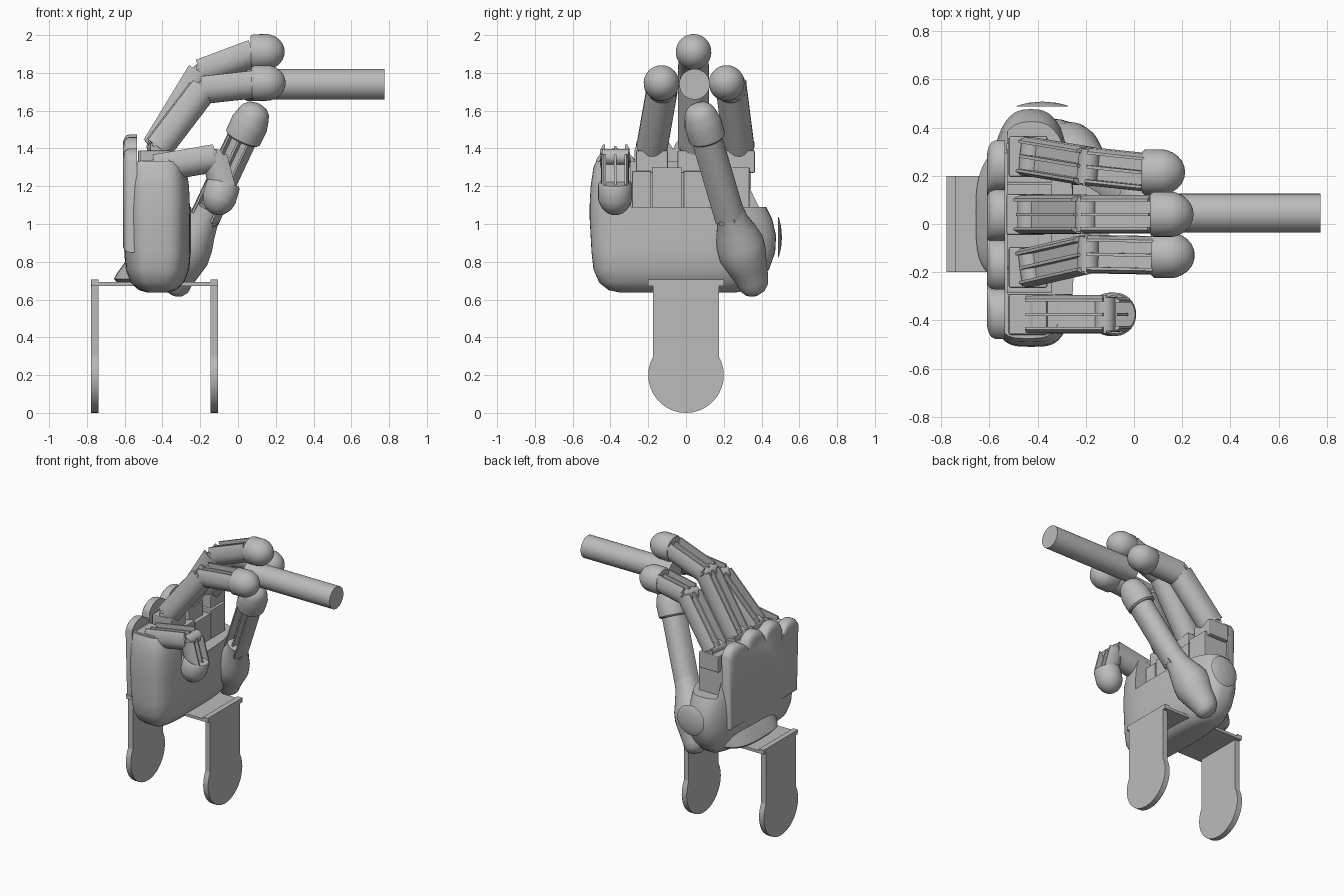
import bpy, bmesh, math
from mathutils import Vector

if "Cube" in bpy.data.objects:
    bpy.data.objects.remove(bpy.data.objects["Cube"])

grey = bpy.data.materials.new("plain grey")
grey.use_nodes = True
grey.diffuse_color = (0.5, 0.5, 0.5, 1)
grey.node_tree.nodes["Principled BSDF"].inputs["Base Color"].default_value = (0.5, 0.5, 0.5, 1)


def finish(name, bm, smooth=True):
    """Turn a bmesh into a named, shaded object."""
    bmesh.ops.recalc_face_normals(bm, faces=bm.faces)
    me = bpy.data.meshes.new(name)
    bm.to_mesh(me)
    bm.free()
    me.materials.append(grey)
    ob = bpy.data.objects.new(name, me)
    bpy.context.collection.objects.link(ob)
    bpy.ops.object.select_all(action='DESELECT')
    ob.select_set(True)
    bpy.context.view_layer.objects.active = ob
    if smooth:
        bpy.ops.object.shade_smooth_by_angle(angle=math.radians(40))
    return ob


def frame(d, back):
    """Side, back and along axes for a limb pointing along d."""
    d = d.normalized()
    side = d.cross(back).normalized()
    return side, side.cross(d), d


def loft(name, rings):
    """Skin a list of closed rings and cap both ends."""
    bm = bmesh.new()
    loops = [[bm.verts.new(p) for p in ring] for ring in rings]
    n = len(loops[0])
    for a, b in zip(loops, loops[1:]):
        for i in range(n):
            j = (i + 1) % n
            bm.faces.new((a[i], a[j], b[j], b[i]))
    bm.faces.new(loops[0])
    bm.faces.new(loops[-1])
    return finish(name, bm)


def box(name, x0, x1, y0, y1, z0, z1, bevel=0.0):
    bm = bmesh.new()
    bmesh.ops.create_cube(bm, size=1)
    bmesh.ops.scale(bm, vec=(x1 - x0, y1 - y0, z1 - z0), verts=bm.verts)
    bmesh.ops.translate(bm, vec=((x0 + x1) / 2, (y0 + y1) / 2, (z0 + z1) / 2), verts=bm.verts)
    if bevel:
        bmesh.ops.bevel(bm, geom=bm.edges[:], offset=bevel, segments=2, affect='EDGES', profile=0.5)
    return finish(name, bm, False)


def lathe(name, start, d, profile, n=32):
    """Round part along d from (radius, distance) pairs."""
    s, b, d = frame(d, Vector((0.31, 0.57, 0.76)))
    rings = []
    for r, h in profile:
        angles = [2 * math.pi * i / n for i in range(n)]
        rings.append([start + d * h + (s * math.cos(a) + b * math.sin(a)) * r for a in angles])
    return loft(name, rings)


def rod(name, p, q, r):
    return lathe(name, p, q - p, [(r, 0), (r, (q - p).length)])


def channel(name, p, q, back, r):
    """Round-bellied limb shell with an open groove and a thin inner rib."""
    s, b, d = frame(q - p, back)
    arc = [math.pi + math.pi * i / 16 for i in range(17)]
    outline = [(r * math.cos(a), r * math.sin(a)) for a in arc]
    top, wall, floor = 0.85 * r, 0.66 * r, 0.1 * r
    outline += [(0.96 * r, top * 0.6), (0.8 * r, top), (wall, top), (wall, floor),
                (-wall, floor), (-wall, top), (-0.8 * r, top), (-0.96 * r, top * 0.6)]
    loft(name, [[c + s * u + b * v for u, v in outline] for c in (p, q)])
    t = 0.08 * r
    rib = [(-t, 0), (t, 0), (t, top * 0.85), (-t, top * 0.85)]
    loft(name + "_rib", [[c + s * u + b * v for u, v in rib] for c in (p, q)])


def joint(name, p, d, back, r):
    """Hinge barrel with a protruding pin."""
    s, b, d = frame(d, back)
    rod(name + "_barrel", p - s * r * 0.9, p + s * r * 0.9, r * 0.55)
    pin = p + b * r * 0.35
    rod(name + "_pin", pin - s * r * 1.02, pin + s * r * 1.02, 0.013)


def fingertip(name, p, d, r=0.094):
    """Straight collar closed by a blunt dome."""
    profile = [(.9, -.012), (1, 0), (1, .08), (.96, .095), (.87, .115), (.72, .136),
               (.5, .154), (.25, .164), (.02, .167)]
    lathe(name, p, d, [(k * r, h) for k, h in profile])


def oval(z, y0, y1, x0, x1, n=64):
    """Rounded-box section, softer towards the thumb."""
    ring = []
    for i in range(n):
        a = 2 * math.pi * i / n
        c, s = math.cos(a), math.sin(a)
        e = 0.55 if s < 0 else 0.75
        ex = math.copysign(abs(c) ** e, c)
        ey = math.copysign(abs(s) ** e, s)
        ring.append(Vector(((x0 + x1) / 2 + ex * (x1 - x0) / 2, (y0 + y1) / 2 + ey * (y1 - y0) / 2, z)))
    return ring


# palm: rounded sections stacked up, then opened on the finger side
sections = [(.637, -.35, .26, -.48, -.37), (.65, -.41, .33, -.525, -.325), (.69, -.46, .39, -.57, -.285),
            (.76, -.49, .44, -.595, -.258), (.85, -.5, .472, -.602, -.25), (.94, -.505, .477, -.604, -.25),
            (1.03, -.51, .455, -.604, -.25), (1.1, -.51, .42, -.604, -.25), (1.2, -.505, .37, -.602, -.255),
            (1.3, -.49, .345, -.6, -.27), (1.33, -.475, .335, -.595, -.285)]
palm = loft("palm", [oval(*s) for s in sections])
cutter = box("palm_cutter", -.525, 0, -.29, .7, 1.09, 1.7)
cutter.hide_render = True
mod = palm.modifiers.new("opening", 'BOOLEAN')
mod.operation = 'DIFFERENCE'
mod.object = cutter
mod.solver = 'EXACT'
bpy.context.view_layer.objects.active = palm
bpy.ops.object.modifier_apply(modifier=mod.name)
bpy.data.objects.remove(cutter)

# wrist flare
loft("wrist_flare", [oval(.69, -.2, .3, -.64, -.3), oval(.71, -.23, .33, -.657, -.28),
                     oval(.74, -.24, .34, -.64, -.28), oval(.81, -.25, .35, -.59, -.3)])

# back of the hand: slab with a scalloped knuckle edge
lobes = [(-.375, 1.4), (-.17, 1.46), (.04, 1.475), (.245, 1.455)]
edge = [(.335, .85), (-.46, .85)]
for y, top in lobes:
    for i in range(13):
        t = math.radians(165 - 150 * i / 12)
        edge.append((y + .106 * math.cos(t), top - .09 + .09 * math.sin(t)))
loft("hand_back", [[Vector((x, -.065 + (y + .065) * k, 1.1 + (z - 1.1) * k)) for y, z in edge]
                   for x, k in ((-.535, 1), (-.575, 1), (-.592, .98), (-.603, .94), (-.61, .87))])

# inner finger housings seen in the palm opening
cells = [(-.285, -.185), (-.18, -.02), (-.012, .165), (.172, .335)]
for i, (y0, y1) in enumerate(cells):
    box(f"finger_housing_{i + 1}", -.53, -.34, y0, y1, 1.04, 1.28 + .02 * (i % 2), 0.004)

# fingers: base, middle joint and tip start
fingers = {
    "ring": [(-.43, -.18, 1.4), (-.19, -.125, 1.715), (.085, -.13, 1.745)],
    "middle": [(-.44, .04, 1.41), (-.2, .04, 1.805), (.08, .04, 1.91)],
    "index": [(-.43, .28, 1.4), (-.19, .24, 1.715), (.045, .215, 1.745)],
}
outward = Vector((-.6, 0, 1))
for name, pts in fingers.items():
    a, b, c = [Vector(p) for p in pts]
    box(name + "_hinge", a.x - .09, a.x + .07, a.y - .085, a.y + .085, 1.27, 1.39, 0.008)
    joint(name + "_base", a, b - a, outward, .08)
    channel(name + "_lower", a, b, outward, .082)
    joint(name + "_mid", b, c - b, outward, .08)
    channel(name + "_upper", b, c, outward, .08)
    fingertip(name + "_tip", c, Vector((1, 0, .02)))

# curled small finger
a, b, c = Vector((-.44, -.375, 1.3)), Vector((-.12, -.375, 1.355)), Vector((-.075, -.375, 1.19))
box("small_hinge", -.52, -.36, -.46, -.29, 1.2, 1.34, 0.008)
joint("small_base", a, b - a, outward, .08)
channel("small_lower", a, b, outward, .08)
joint("small_mid", b, b - a, outward, .078)
channel("small_upper", b, c, Vector((1, 0, .3)), .074)
fingertip("small_tip", c + Vector((-.002, 0, .02)), Vector((-.3, 0, -1)), .09)

# thumb: swollen root, grooved shaft and cap
thumb = [((-.345, .367, .63), .03), ((-.343, .365, .645), .058), ((-.335, .36, .67), .078),
         ((-.325, .35, .71), .088), ((-.3, .325, .77), .105), ((-.275, .3, .84), .127),
         ((-.255, .285, .9), .127), ((-.225, .265, .96), .108), ((-.185, .245, 1.02), .083),
         ((-.15, .222, 1.09), .075)]
inward = Vector((-.3, -1, 0))
s, bk, d = frame(Vector((.46, -.3, 1)), inward)
loft("thumb_root", [[Vector(p) + (s * math.cos(t) + bk * math.sin(t)) * r
                     for t in [2 * math.pi * i / 32 for i in range(32)]] for p, r in thumb])
p, q = Vector((-.17, .235, 1.04)), Vector((.037, .105, 1.48))
joint("thumb_joint", p, q - p, inward, .078)
channel("thumb_shaft", p, q, inward, .078)
lathe("thumb_tip", q, q - p, [(.088, -.035), (.098, -.025), (.1, .06), (.094, .082), (.087, .11),
                              (.076, .14), (.055, .162), (.03, .172), (.003, .175)])

# round pad beside the thumb
lathe("side_pad", Vector((-.38, .487, .93)), Vector((0, 1, 0)), [(.11, 0), (.1, .006), (.06, .016), (.003, .021)])

# gripped rod
rod("held_rod", Vector((.06, .045, 1.74)), Vector((.775, .045, 1.74)), .081)

# wrist bracket: plate, lips and two rounded legs
box("bracket_plate", -.775, -.105, -.2, .2, .672, .692)
outline = [(-.175, .69), (-.175, .3)]
for i in range(25):
    t = math.radians(151 + 238 * i / 24)
    outline.append((.2 * math.cos(t), .2 + .2 * math.sin(t)))
outline += [(.175, .3), (.175, .69)]
for name, x in (("back", -.778), ("front", -.145)):
    loft(name + "_bracket_leg", [[Vector((u, y, z)) for y, z in outline] for u in (x, x + .04)])
    box(name + "_bracket_lip", x, x + .04, -.2, .2, .685, .705)
